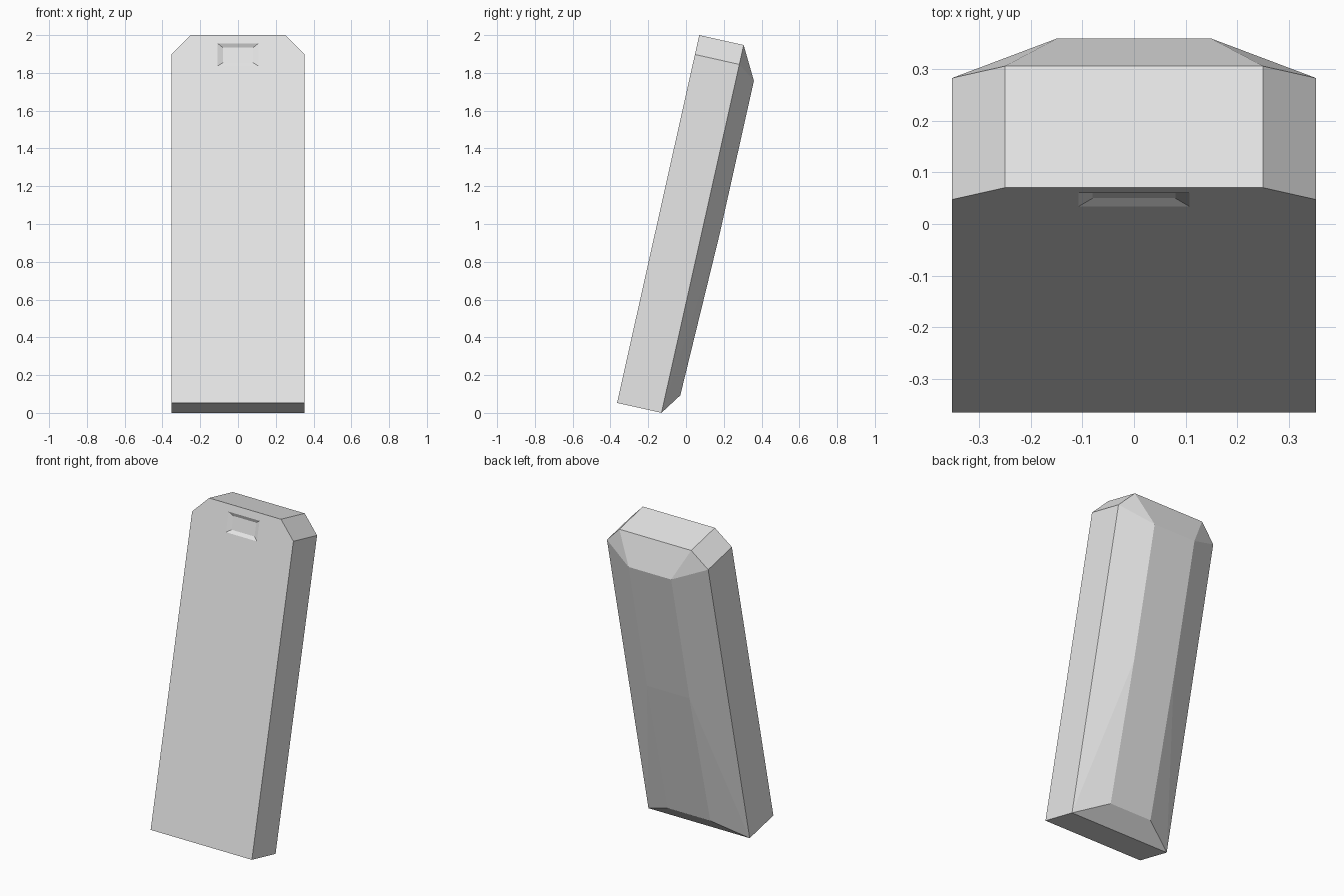
import bpy, bmesh, math
from mathutils import Matrix

cube = bpy.data.objects.get("Cube")
if cube:
    bpy.data.objects.remove(cube, do_unlink=True)

grey = bpy.data.materials.new("plain grey")
grey.use_nodes = True
grey.diffuse_color = (0.8, 0.8, 0.8, 1)
grey.node_tree.nodes["Principled BSDF"].inputs["Base Color"].default_value = (0.8, 0.8, 0.8, 1)

# The slab is drawn upright, then leaned back about its front bottom edge
LEAN = Matrix.Translation((0, -0.365, 0.053)) @ Matrix.Rotation(math.radians(-12.6), 4, 'X')


def mirrored_hull(name, half):
    """Convex solid from points on the +x side, mirrored and leaned back."""
    bm = bmesh.new()
    for x, y, z in half:
        for side in (1, -1):
            bm.verts.new((side * x, y, z))
    bmesh.ops.convex_hull(bm, input=bm.verts[:])
    bmesh.ops.dissolve_limit(bm, angle_limit=math.radians(0.1),
                             verts=bm.verts[:], edges=bm.edges[:])
    bmesh.ops.recalc_face_normals(bm, faces=bm.faces[:])
    bm.transform(LEAN)
    mesh = bpy.data.meshes.new(name)
    bm.to_mesh(mesh)
    bm.free()
    mesh.materials.append(grey)
    obj = bpy.data.objects.new(name, mesh)
    bpy.context.collection.objects.link(obj)
    return obj


# Slab with clipped top corners and a raised, bevelled back
outline = [(0.352, 0), (0.352, 1.89), (0.25, 1.995)]
points = [(x, y, z) for y in (0, 0.241) for x, z in outline]
points += [(0.148, 0.318, 0.112), (0.148, 0.335, 0.986), (0.148, 0.335, 1.822)]
slab = mirrored_hull("leaning_slab", points)

# Shallow pocket with sloped walls near the top of the front
pocket = []
for y, x, inset in ((-0.012, 0.135, -0.02), (0.012, 0.08, 0.02)):
    pocket += [(x, y, 1.828 + inset), (x, y, 1.95 - inset)]
cutter = mirrored_hull("pocket_cutter", pocket)
cutter.hide_render = True

cut = slab.modifiers.new("pocket", 'BOOLEAN')
cut.operation = 'DIFFERENCE'
cut.solver = 'EXACT'
cut.object = cutter
bpy.context.view_layer.objects.active = slab
bpy.ops.object.modifier_apply(modifier=cut.name)
bpy.data.objects.remove(cutter, do_unlink=True)
